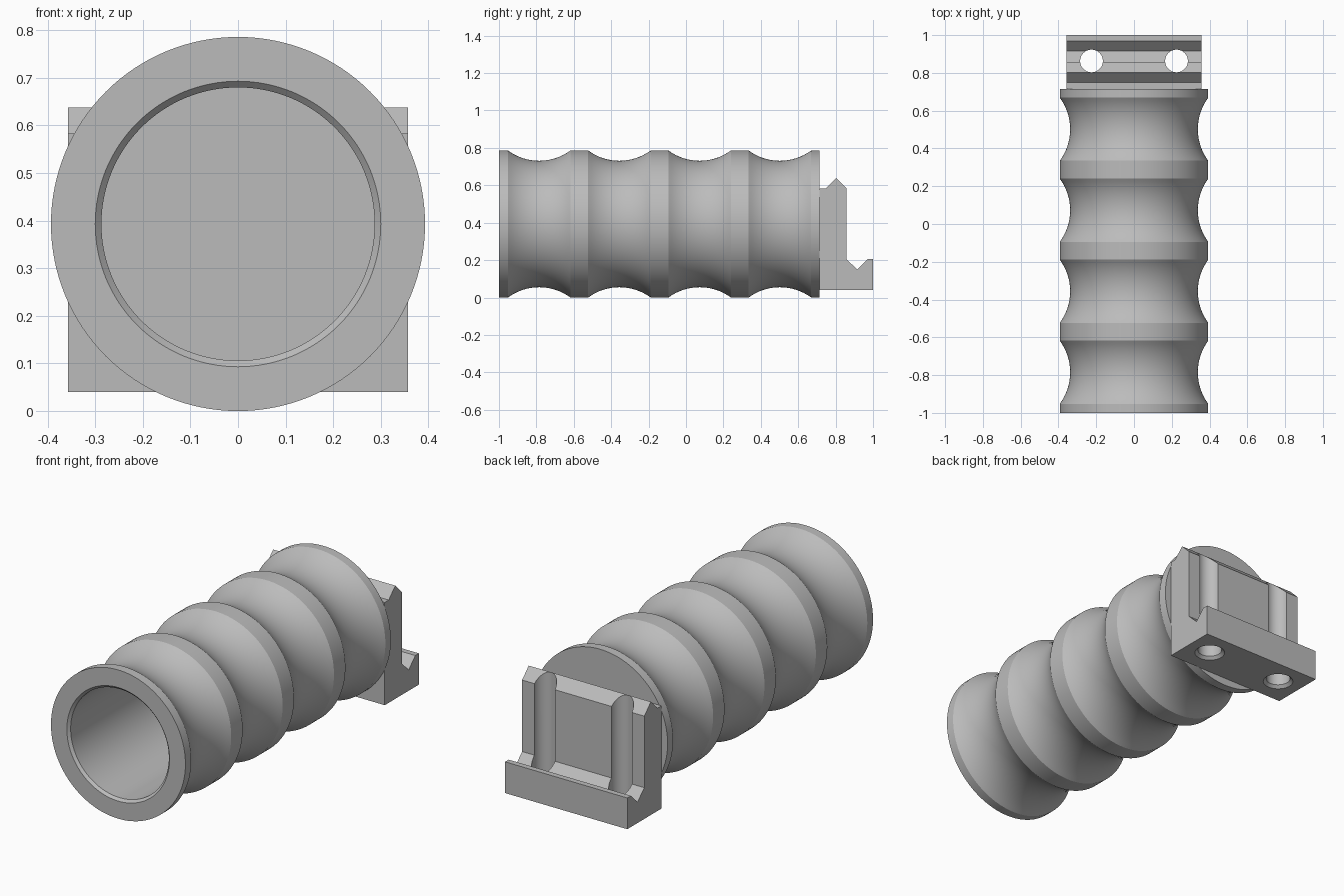
import bpy, bmesh, math
from mathutils import Vector, Matrix

old = bpy.data.objects.get("Cube")
if old:
    bpy.data.objects.remove(old, do_unlink=True)

grey = bpy.data.materials.new("plain grey")
grey.use_nodes = True
colour = (0.5, 0.5, 0.5, 1)
grey.diffuse_color = colour
grey.node_tree.nodes["Principled BSDF"].inputs["Base Color"].default_value = colour

R = 0.393          # outer radius, also the axis height
BACK = 0.715       # where the tube ends and the bracket begins


def make_object(name, bm):
    bmesh.ops.remove_doubles(bm, verts=bm.verts, dist=1e-5)
    bmesh.ops.recalc_face_normals(bm, faces=bm.faces)
    mesh = bpy.data.meshes.new(name)
    bm.to_mesh(mesh)
    bm.free()
    obj = bpy.data.objects.new(name, mesh)
    bpy.context.collection.objects.link(obj)
    mesh.materials.append(grey)
    return obj


def lathe(name, profile, axis, centre, steps):
    """Spin (radius, position along axis) points around an axis."""
    side = Vector((1, 0, 0))
    bm = bmesh.new()
    verts = [bm.verts.new(centre + side * r + axis * t) for r, t in profile]
    edges = [bm.edges.new(pair) for pair in zip(verts, verts[1:])]
    bmesh.ops.spin(bm, geom=verts + edges, cent=centre, axis=axis,
                   angle=math.tau, steps=steps, use_duplicate=False)
    return make_object(name, bm)


def shade(obj):
    bpy.ops.object.select_all(action="DESELECT")
    obj.select_set(True)
    bpy.context.view_layer.objects.active = obj
    bpy.ops.object.shade_smooth_by_angle(angle=math.radians(22))


# Grooved tube: bore with chamfered mouth, then four arc grooves outside
half, depth = 0.167, 0.055
arc = (half ** 2 + depth ** 2) / (2 * depth)
sweep = math.asin(half / arc)
profile = [(0, 0.61), (0.287, 0.61), (0.287, -0.987), (0.3, -1), (R, -1)]
for i in range(4):
    mid = -0.785 + 0.429 * i
    for k in range(17):
        a = sweep * (k / 8 - 1)
        profile.append((R - depth + arc * (1 - math.cos(a)), mid + arc * math.sin(a)))
profile += [(R, BACK), (0, BACK)]
tube = lathe("grooved_tube", profile, Vector((0, 1, 0)), Vector((0, 0, R)), 128)
shade(tube)

# Mounting bracket: side profile with ridge on top and a V groove in the ledge
outline = [(BACK, 0.04), (1, 0.04), (1, 0.205), (0.97, 0.205), (0.915, 0.15),
           (0.858, 0.205), (0.858, 0.583), (0.803, 0.638), (0.748, 0.583),
           (BACK, 0.583)]
bm = bmesh.new()
face = bm.faces.new([bm.verts.new((-0.357, y, z)) for y, z in outline])
new = bmesh.ops.extrude_face_region(bm, geom=[face])["geom"]
bmesh.ops.translate(bm, vec=(0.714, 0, 0),
                    verts=[v for v in new if isinstance(v, bmesh.types.BMVert)])
bracket = make_object("mounting_bracket", bm)

# Two vertical screw holes, chamfered underneath
for side, x in (("right", -0.225), ("left", 0.225)):
    cutter = lathe(side + "_hole_cutter",
                   [(0, -0.1), (0.075, -0.1), (0.075, 0.04), (0.06, 0.055), (0.06, 0.8), (0, 0.8)],
                   Vector((0, 0, 1)), Vector((x, 0.863, 0)), 48)
    cutter.hide_render = True
    cut = bracket.modifiers.new(side + "_hole", "BOOLEAN")
    cut.operation = "DIFFERENCE"
    cut.solver = "EXACT"
    cut.object = cutter
    bpy.context.view_layer.objects.active = bracket
    bpy.ops.object.modifier_apply(modifier=cut.name)
    bpy.data.objects.remove(cutter, do_unlink=True)
shade(bracket)
